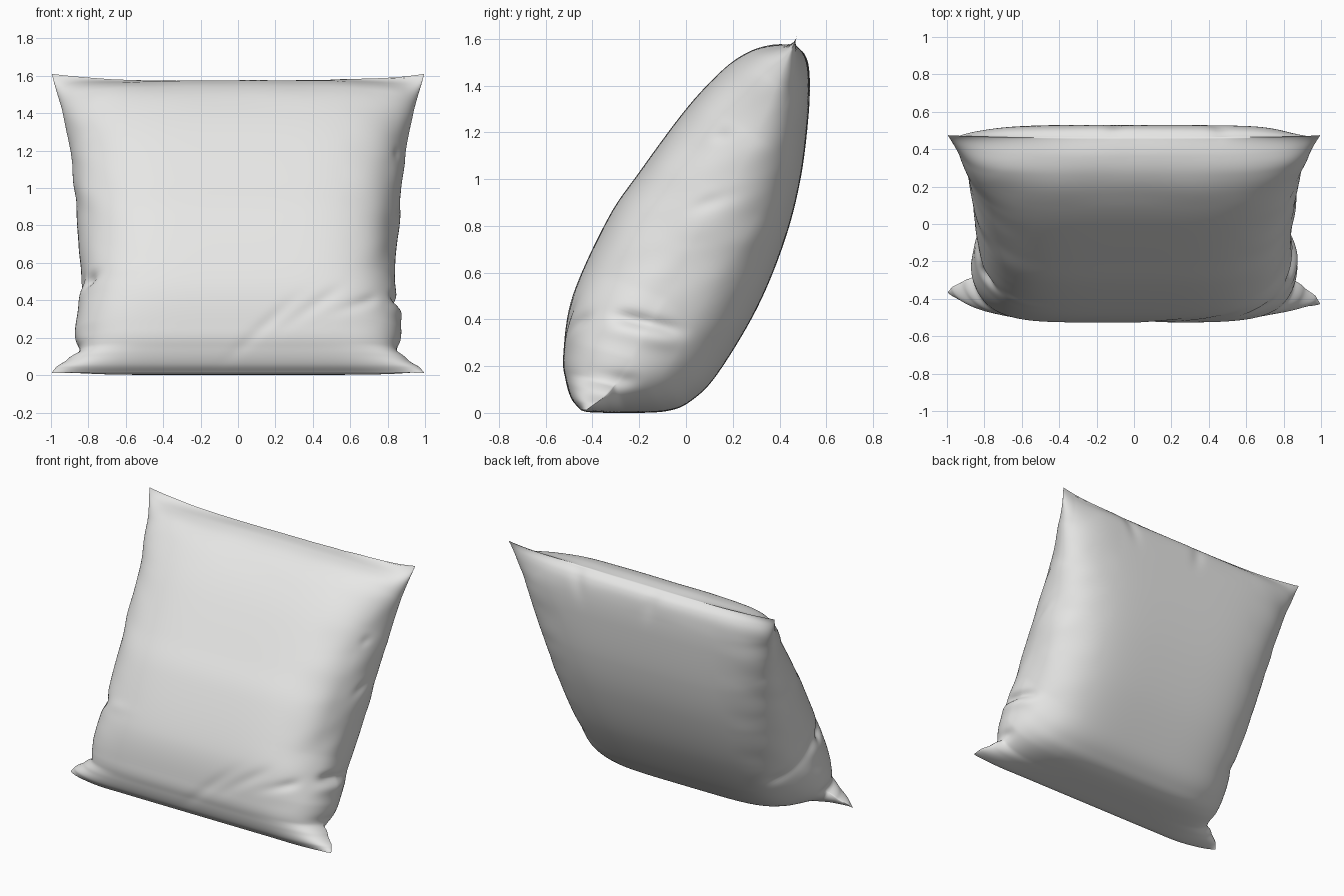
import bpy, bmesh, math
from mathutils import Vector, noise

if "Cube" in bpy.data.objects:
    bpy.data.objects.remove(bpy.data.objects["Cube"])

def spline(pts):
    """Smooth curve through points, evaluated by arc length 0..1."""
    P = [Vector(p) for p in pts]
    P = [P[0] * 2 - P[1]] + P + [P[-1] * 2 - P[-2]]
    dense = []
    for i in range(1, len(P) - 2):
        a, b, c, d = P[i - 1:i + 3]
        for k in range(40):
            t = k / 40
            dense.append(0.5 * (2 * b + (c - a) * t + (2 * a - 5 * b + 4 * c - d) * t * t
                                + (3 * b - a - 3 * c + d) * t ** 3))
    dense.append(P[-2])
    acc = [0]
    for a, b in zip(dense, dense[1:]):
        acc.append(acc[-1] + (b - a).length)

    def at(t):
        s = t * acc[-1]
        for i in range(1, len(acc)):
            if acc[i] >= s:
                f = (s - acc[i - 1]) / max(acc[i] - acc[i - 1], 1e-9)
                return dense[i - 1].lerp(dense[i], min(max(f, 0), 1))
        return dense[-1]
    return at

# Profiles in (y, z), all from the bottom seam to the top seam
front = spline([(-.45, .012), (-.49, .06), (-.515, .14), (-.525, .25), (-.485, .5), (-.335, .83),
                (-.2, 1.03), (0, 1.3), (.15, 1.46), (.26, 1.54), (.36, 1.572), (.46, 1.572)])
back = spline([(-.45, .012), (-.4, .002), (-.2, 0), (-.07, .01), (.02, .05), (.13, .16), (.3, .44),
               (.42, .73), (.49, 1.0), (.525, 1.28), (.528, 1.45), (.51, 1.53), (.46, 1.572)])
side = spline([(-.425, .012), (-.32, .1), (-.21, .27), (-.05, .55), (.125, .87), (.32, 1.24), (.475, 1.612)])

# Half width along the side seam: (height, width)
WIDTH = [(0, .995), (.025, .975), (.06, .91), (.09, .86), (.16, .87), (.25, .855), (.32, .84), (.45, .85),
         (.6, .868), (.75, .895), (.88, .94), (1, .995)]

def half_width(t):
    for (a, wa), (b, wb) in zip(WIDTH, WIDTH[1:]):
        if t <= b:
            f = (t - a) / (b - a)
            f = f * .6 + .4 * f * f * (3 - 2 * f)
            return wa + (wb - wa) * f
    return WIDTH[-1][1]

# Creases: centre, direction, length, width, depth
CREASES = [
    ((-.80, -.28, .51), (1, -.5, .2), .14, .035, .03),
    ((-.74, -.42, .57), (1, -.2, .1), .18, .035, -.015),
    ((.84, -.18, .39), (0, 1, -.25), .15, .03, .03),
    ((.84, -.2, .33), (0, 1, -.2), .16, .04, -.015),
    ((.86, -.28, .14), (.3, 1, -.2), .11, .035, .015),
    ((-.86, -.28, .14), (-.3, 1, -.2), .12, .035, .015),
    ((.15, -.51, .27), (1, 0, .9), .2, .035, .008),
    ((.42, -.5, .38), (1, 0, .7), .22, .035, .008),
    ((.70, -.45, .40), (1, .3, .35), .15, .03, .012),
    ((-.78, -.02, .40), (.4, 1, -.7), .22, .04, .02),
    ((.82, .25, 1.2), (-.3, 1, .15), .14, .03, .012),
    ((.86, .1, .9), (-.2, 1, .35), .16, .03, .008),
    ((.45, .50, 1.50), (.3, 0, 1), .10, .045, .01),
    ((-.1, .52, 1.49), (-.3, 0, 1), .09, .045, .008),
]

def crease_depth(p):
    total = 0
    for c, d, length, width, depth in CREASES:
        r = p - Vector(c)
        if r.length > .6:
            continue
        d = Vector(d).normalized()
        along = r.dot(d)
        across = math.sqrt(max(r.length_squared - along * along, 0))
        total += depth * math.exp(-(along / length) ** 2 - (across / width) ** 2)
    return total

# Pillow: two inflated sheets sharing a seam
N = 150
us = [math.sin(math.pi / 2 * (2 * i / N - 1)) for i in range(N + 1)]
ts = [.5 * i / N + .25 * (1 - math.cos(math.pi * i / N)) for i in range(N + 1)]
bm = bmesh.new()
sheets = []
for prof in (front, back):
    rows = []
    for j, t in enumerate(ts):
        p, s, hw = prof(t), side(t), half_width(t)
        low = max(1 - 2 * t, 0) ** 4
        row = []
        for i, u in enumerate(us):
            if sheets and (i in (0, N) or j in (0, N)):
                row.append(sheets[0][j][i])
                continue
            w = max(1 - abs(u) ** (4.8 + 2.2 * low), 0) ** .5
            if t > .9:  # the top edge sags gently between its corners
                w += ((1 - abs(u) ** 2.2) - w) * .8 * ((t - .9) / .1) ** 2
            q = s.lerp(p, w)
            # the left bottom ear sits further back than the right one
            shift = .06 * max(-u, 0) ** 8 * max(1 - t / .12, 0)
            row.append(bm.verts.new((u * hw, q.x + shift, q.y)))
        rows.append(row)
    sheets.append(rows)
for k, rows in enumerate(sheets):
    for j in range(N):
        for i in range(N):
            f = [rows[j][i], rows[j][i + 1], rows[j + 1][i + 1], rows[j + 1][i]]
            bm.faces.new(f if k == 0 else f[::-1])
bm.normal_update()

# Cloth folds and slight puckering along the seams
moves = []
for v in bm.verts:
    p = v.co
    edge = min(max((abs(p.x) - .55) / .3, 0), 1) + min(max((p.z - 1.4) / .15, 0), 1) * .6
    pucker = noise.noise(Vector((p.x * 3, p.y * 5 - p.z * 3, p.z * 7))) * .009 * min(edge, 1)
    fade = min(1, (1.02 - abs(p.x)) / .12)
    moves.append(v.normal * (pucker - crease_depth(p)) * fade)
for v, m in zip(bm.verts, moves):
    v.co += m
    v.co.z = max(v.co.z, 0)
    v.co.x = min(max(v.co.x, -1), 1)

mesh = bpy.data.meshes.new("pillow")
bm.to_mesh(mesh)
bm.free()
pillow = bpy.data.objects.new("pillow", mesh)
bpy.context.collection.objects.link(pillow)
cloth = bpy.data.materials.new("light grey cloth")
cloth.diffuse_color = (.8, .8, .79, 1)
cloth.use_nodes = True
cloth.node_tree.nodes["Principled BSDF"].inputs["Base Color"].default_value = cloth.diffuse_color
mesh.materials.append(cloth)
bpy.context.view_layer.objects.active = pillow
pillow.select_set(True)
bpy.ops.object.shade_smooth_by_angle(angle=math.radians(80))
